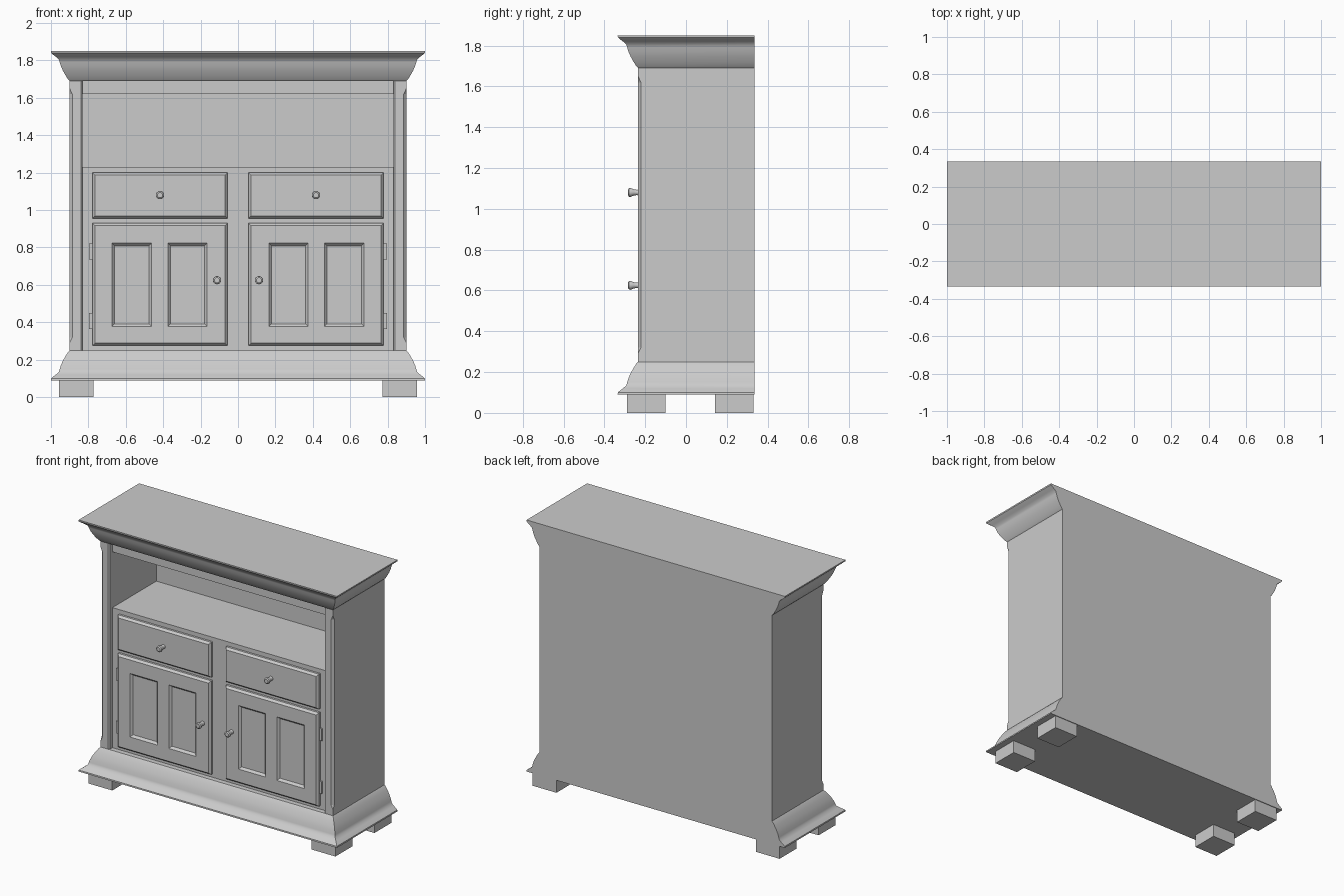
import bpy, bmesh
from math import cos, sin, pi, radians

if "Cube" in bpy.data.objects:
    bpy.data.objects.remove(bpy.data.objects["Cube"], do_unlink=True)

grey = bpy.data.materials.new("plain grey")
grey.use_nodes = True
grey.diffuse_color = (0.6, 0.6, 0.6, 1)
grey.node_tree.nodes["Principled BSDF"].inputs["Base Color"].default_value = (0.6, 0.6, 0.6, 1)

SIDE, FRONT, BACK = 0.9, -0.235, 0.335    # carcass limits
FRAME, INNER = -0.2, 0.832                # recessed face frame
FLOOR, CEILING = 0.25, 1.69


def finish(name, bm, smooth=False):
    mesh = bpy.data.meshes.new(name)
    bm.to_mesh(mesh)
    bm.free()
    mesh.materials.append(grey)
    obj = bpy.data.objects.new(name, mesh)
    bpy.context.collection.objects.link(obj)
    if smooth:
        bpy.ops.object.select_all(action='DESELECT')
        obj.select_set(True)
        bpy.context.view_layer.objects.active = obj
        bpy.ops.object.shade_smooth_by_angle(angle=radians(32))
    return obj


def loft(rings):
    """Closed solid skinned through rings of equal length."""
    bm = bmesh.new()
    loops = [[bm.verts.new(p) for p in ring] for ring in rings]
    n = len(loops[0])
    for a, b in zip(loops, loops[1:]):
        for i in range(n):
            j = (i + 1) % n
            bm.faces.new((a[i], a[j], b[j], b[i]))
    bm.faces.new(loops[0])
    bm.faces.new(loops[-1])
    bmesh.ops.remove_doubles(bm, verts=bm.verts, dist=1e-5)
    bmesh.ops.recalc_face_normals(bm, faces=bm.faces)
    return bm


def flat_rect(x0, x1, y0, y1, z):
    return [(x0, y0, z), (x1, y0, z), (x1, y1, z), (x0, y1, z)]


def upright_rect(x0, x1, z0, z1, y, inset=0):
    x0, x1, z0, z1 = x0 + inset, x1 - inset, z0 + inset, z1 - inset
    return [(x0, y, z0), (x1, y, z0), (x1, y, z1), (x0, y, z1)]


def box(name, x0, x1, y0, y1, z0, z1):
    return finish(name, loft([flat_rect(x0, x1, y0, y1, z) for z in (z0, z1)]))


def raised_front(x0, x1, z0, z1):
    """Slab on the face frame with a sloped front edge."""
    return loft([upright_rect(x0, x1, z0, z1, FRAME),
                 upright_rect(x0, x1, z0, z1, -0.215),
                 upright_rect(x0, x1, z0, z1, -0.23, 0.013)])


def span(s, a, b):
    return sorted((s * a, s * b))


# Crown and plinth mouldings: one profile of (overhang, height), used both ways up
profile = [(0, 0), (0.008, 0.008), (0.022, 0.03), (0.036, 0.055), (0.047, 0.08),
           (0.053, 0.1), (0.058, 0.116), (0.074, 0.13), (0.09, 0.142), (0.099, 0.15), (0.1, 0.16)]
for name, start, way in (("crown_moulding", CEILING, 1), ("plinth_moulding", FLOOR, -1)):
    rings = [flat_rect(-SIDE - o, SIDE + o, FRONT - o, BACK, start + way * h) for o, h in profile]
    finish(name, loft(rings), smooth=True)

# Carcass: lower cupboard, back of the open niche, top rail
box("lower_cupboard", -INNER, INNER, FRAME, BACK, FLOOR, 1.23)
box("niche_back", -INNER, INNER, 0.285, BACK, 1.23, 1.62)
box("top_rail", -INNER, INNER, FRAME, BACK, 1.62, CEILING)


def side_ring(s, z, c):
    """Side panel section; c is the outer corner chamfer."""
    e = 0.008
    pts = [(INNER, BACK), (INNER, FRONT + e), (INNER + e, FRONT),
           (SIDE - c, FRONT), (SIDE, FRONT + c), (SIDE, BACK)]
    return [(s * x, y, z) for x, y in pts]


def knob(name, x, z):
    shape = [(-0.228, 0.016), (-0.24, 0.013), (-0.255, 0.015), (-0.272, 0.022),
             (-0.279, 0.021), (-0.284, 0.014)]
    rings = [[(x + r * cos(k * pi / 8), y, z + r * sin(k * pi / 8)) for k in range(16)]
             for y, r in shape]
    finish(name, loft(rings), smooth=True)


PANELS, PANEL_Z = ((0.165, 0.375), (0.462, 0.675)), (0.378, 0.823)

for s, label in ((1, "left"), (-1, "right")):
    # Side panel with stopped chamfer
    stops = ((FLOOR, 0), (0.29, 0), (0.32, 0.014), (1.62, 0.014), (1.65, 0), (CEILING, 0))
    finish(label + "_side_panel", loft([side_ring(s, z, c) for z, c in stops]))

    # Drawer front
    x0, x1 = span(s, 0.056, 0.778)
    finish(label + "_drawer", raised_front(x0, x1, 0.955, 1.2))
    knob(label + "_drawer_knob", s * 0.417, 1.08)

    # Door with two sunken panels
    door = raised_front(x0, x1, 0.275, 0.93)
    cuts = [((s * x, 0, 0), (1, 0, 0)) for pair in PANELS for x in pair]
    cuts += [((0, 0, z), (0, 0, 1)) for z in PANEL_Z]
    for co, no in cuts:
        bmesh.ops.bisect_plane(door, geom=door.verts[:] + door.edges[:] + door.faces[:],
                               plane_co=co, plane_no=no)
    sunk = []
    for f in door.faces:
        c = f.calc_center_median()
        if (f.normal.y < -0.99 and PANEL_Z[0] < c.z < PANEL_Z[1]
                and any(a < s * c.x < b for a, b in PANELS)):
            sunk.append(f)
    bmesh.ops.inset_individual(door, faces=sunk, thickness=0.02, depth=-0.015)
    finish(label + "_door", door)
    knob(label + "_door_knob", s * 0.112, 0.625)

    # Hinges
    hx = span(s, 0.77, 0.796)
    for tag, z0 in (("lower", 0.365), ("upper", 0.735)):
        box(f"{label}_{tag}_hinge", *hx, -0.211, FRAME, z0, z0 + 0.085)

    # Feet
    fx = span(s, 0.772, 0.956)
    for tag, y0 in (("front", -0.288), ("back", 0.143)):
        box(f"{label}_{tag}_foot", *fx, y0, y0 + 0.187, 0, 0.09)
